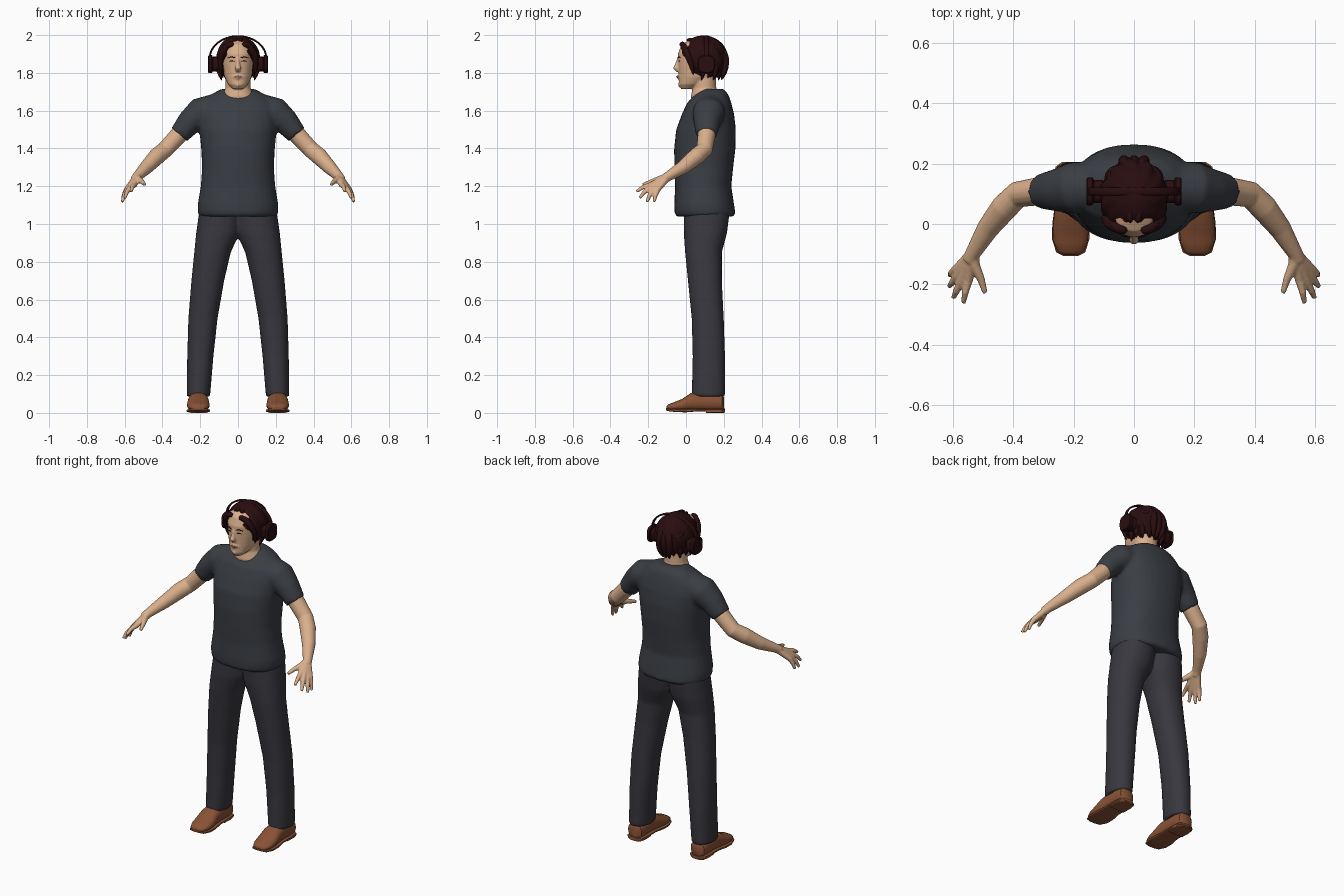
import bpy, bmesh, math
from mathutils import Vector


def material(name, rgb):
    m = bpy.data.materials.new(name)
    m.diffuse_color = (*rgb, 1)
    return m


SKIN = material("skin", (0.70, 0.43, 0.26))
LIP = material("lip", (0.50, 0.25, 0.17))
HAIR = material("dark_hair", (0.022, 0.004, 0.005))
SHIRT = material("charcoal_cloth", (0.042, 0.047, 0.056))
PANTS = material("slate_cloth", (0.039, 0.039, 0.049))
SHOE = material("brown_leather", (0.25, 0.085, 0.036))


def ring(c, u, v, ru, rv, p=2.0, n=32):
    """Superellipse cross-section around c in the u, v plane."""
    pts = []
    for i in range(n):
        a = 2 * math.pi * i / n
        x, y = math.cos(a), math.sin(a)
        pts.append(Vector(c) + u * math.copysign(abs(x) ** (2 / p), x) * ru
                   + v * math.copysign(abs(y) ** (2 / p), y) * rv)
    return pts


def loft(bm, rings):
    """Skin a list of rings and close both ends."""
    rows = [[bm.verts.new(q) for q in r] for r in rings]
    n = len(rows[0])
    faces = [bm.faces.new((a[i], a[(i + 1) % n], b[(i + 1) % n], b[i]))
             for a, b in zip(rows, rows[1:]) for i in range(n)]
    faces += [bm.faces.new(rows[0][::-1]), bm.faces.new(rows[-1])]
    bmesh.ops.recalc_face_normals(bm, faces=faces)


def stack(bm, rows, p=2.0):
    """Loft upward from rows of z, x0, x1, y0, y1."""
    X, Y = Vector((1, 0, 0)), Vector((0, 1, 0))
    loft(bm, [ring(((a + b) / 2, (c + d) / 2, z), X, Y, (b - a) / 2, (d - c) / 2, p)
              for z, a, b, c, d in rows])


def tube(bm, pts, radii, flat=1.0, n=16, ref=(0, 1, 0)):
    """Tapered tube along a path; flat scales it along its second axis."""
    pts = [Vector(q) for q in pts]
    rings = []
    for i, q in enumerate(pts):
        t = (pts[min(i + 1, len(pts) - 1)] - pts[max(i - 1, 0)]).normalized()
        u = t.cross(Vector(ref)).normalized()
        rings.append(ring(q, u, t.cross(u), radii[i], radii[i] * flat, n=n))
    loft(bm, rings)


def finish(bm, name, mat, voxel=0, smooth=0, mirror=False, subsurf=0, angle=50):
    me = bpy.data.meshes.new(name)
    bm.to_mesh(me)
    bm.free()
    ob = bpy.data.objects.new(name, me)
    bpy.context.collection.objects.link(ob)
    me.materials.append(mat)
    bpy.ops.object.select_all(action='DESELECT')
    ob.select_set(True)
    bpy.context.view_layer.objects.active = ob
    if voxel:
        m = ob.modifiers.new("fuse", 'REMESH')
        m.mode, m.voxel_size, m.use_smooth_shade = 'VOXEL', voxel, True
    if smooth:
        m = ob.modifiers.new("soften", 'SMOOTH')
        m.factor, m.iterations = 0.5, smooth
    if subsurf:
        ob.modifiers.new("round", 'SUBSURF').levels = subsurf
    if mirror:
        m = ob.modifiers.new("mirror", 'MIRROR')
        m.use_mirror_merge = False
    if voxel or subsurf:
        me.shade_smooth()
    else:
        bpy.ops.object.shade_smooth_by_angle(angle=math.radians(angle))
    return ob


# Shirt: torso with two short sleeves fused to it
bm = bmesh.new()
torso = [(1.04, .20, -.05, .25), (1.055, .213, -.06, .262), (1.10, .214, -.062, .255),
         (1.2, .197, -.058, .24), (1.3, .19, -.062, .25), (1.4, .195, -.063, .262),
         (1.5, .205, -.052, .264), (1.58, .21, -.022, .255), (1.64, .195, .005, .24),
         (1.685, .145, .045, .225), (1.715, .088, .085, .20)]
stack(bm, [(z, -x, x, a, b) for z, x, a, b in torso], 2.3)
for s in (-1, 1):
    tube(bm, [(s * .12, .125, 1.615), (s * .20, .12, 1.588), (s * .255, .112, 1.54),
              (s * .312, .108, 1.472)], [.075, .082, .068, .054], 1.05, 24)
finish(bm, "shirt", SHIRT, voxel=.01, smooth=6)

# Trousers: two legs meeting at the hips
bm = bmesh.new()
leg = [(.085, .148, .272, .03, .207), (.3, .13, .269, .035, .207), (.5, .108, .263, .03, .2),
       (.7, .073, .247, .01, .19), (.85, .038, .232, -.005, .19),
       (.95, -.008, .222, -.012, .217), (1.07, -.02, .205, -.012, .232)]
for s in (-1, 1):
    stack(bm, [(z, *sorted((s * a, s * b)), c, d) for z, a, b, c, d in leg], 2.2)
finish(bm, "trousers", PANTS, voxel=.01, smooth=6)

# Shoe uppers, soles and heels; rows are y, half width, bottom, top
X, Z = Vector((1, 0, 0)), Vector((0, 0, 1))


def shoe_part(name, rows, p):
    bm = bmesh.new()
    loft(bm, [ring((.21, y, (a + b) / 2), X, Z, w, (b - a) / 2, p, 24) for y, w, a, b in rows])
    finish(bm, name, SHOE, mirror=True, angle=45)


shoe_part("shoe_upper", [(-.103, .022, .018, .034), (-.092, .043, .014, .046), (-.06, .056, .01, .058),
                         (-.02, .06, .008, .074), (.025, .056, .008, .104), (.08, .05, .008, .115),
                         (.15, .052, .008, .11), (.19, .045, .008, .10), (.2, .028, .012, .085)], 2.3)
shoe_part("shoe_sole", [(-.106, .024, .014, .025), (-.094, .048, .009, .022), (-.05, .062, .004, .02),
                        (0, .061, .003, .02), (.06, .053, .008, .022), (.13, .054, .008, .022),
                        (.19, .05, .008, .022), (.206, .028, .008, .022)], 5)
shoe_part("shoe_heel", [(.105, .05, 0, .015), (.16, .052, 0, .015), (.19, .046, 0, .015),
                        (.204, .026, 0, .015)], 5)

# Arm, palm and fingers
bm = bmesh.new()
wrist = (.533, -.095, 1.252)
tube(bm, [(.26, .11, 1.535), (.32, .108, 1.465), (.385, .098, 1.395), (.43, .055, 1.358),
          (.485, -.015, 1.30), wrist, (.545, -.12, 1.235)],
     [.05, .047, .044, .045, .037, .026, .025])
fingers = [((.549, -.185, 1.207), (.56, -.228, 1.195), (.566, -.262, 1.172)),
           ((.571, -.187, 1.192), (.589, -.222, 1.168), (.599, -.245, 1.138)),
           ((.586, -.172, 1.18), (.603, -.194, 1.15), (.613, -.207, 1.117)),
           ((.591, -.152, 1.18), (.605, -.162, 1.15), (.612, -.169, 1.117))]
for k, m, t in fingers:
    tube(bm, [wrist, k, m, t], [.02, .0155, .0115, .008], n=12)
tube(bm, [wrist, (.53, -.135, 1.238), (.507, -.185, 1.223), (.494, -.228, 1.209)],
     [.02, .019, .013, .009], n=12)
finish(bm, "arm", SKIN, voxel=.005, smooth=2, mirror=True)

# Head, neck, nose and chin
bm = bmesh.new()
stack(bm, [(1.715, -.028, .028, -.026, .04), (1.74, -.053, .053, -.038, .09),
           (1.78, -.072, .072, -.038, .16), (1.84, -.083, .083, -.04, .19),
           (1.9, -.086, .086, -.043, .2), (1.95, -.075, .075, -.025, .19),
           (1.98, -.045, .045, .03, .15)], 2.2)
stack(bm, [(1.6, -.09, .09, .04, .18), (1.675, -.086, .086, .026, .175),
           (1.72, -.066, .066, .035, .16), (1.8, -.065, .065, .03, .16)])
tube(bm, [(0, -.034, 1.885), (0, -.046, 1.85), (0, -.054, 1.826), (0, -.04, 1.812)],
     [.009, .010, .016, .012], ref=(1, 0, 0), n=12)
tube(bm, [(-.03, -.026, 1.778), (0, -.036, 1.778), (.03, -.026, 1.778)], [.008, .013, .008], n=12)
tube(bm, [(-.015, -.024, 1.74), (0, -.027, 1.738), (.015, -.024, 1.74)], [.012, .016, .012], n=12)
finish(bm, "head", SKIN, voxel=.005, smooth=2)

# Lips, eyes and brows
bm = bmesh.new()
tube(bm, [(-.024, -.036, 1.777), (0, -.046, 1.78), (.024, -.036, 1.777)], [.002, .006, .002], n=8)
finish(bm, "lips", LIP)
bm = bmesh.new()
tube(bm, [(.02, -.040, 1.861), (.033, -.037, 1.863), (.046, -.031, 1.86)], [.001, .0035, .001], n=8)
tube(bm, [(.014, -.044, 1.88), (.035, -.039, 1.885), (.055, -.029, 1.879)], [.002, .003, .001], n=8)
finish(bm, "eyes_and_brows", HAIR, mirror=True)

# Hair cap: an egg flattened back around the face and rippled into locks
bm = bmesh.new()
bmesh.ops.create_uvsphere(bm, u_segments=96, v_segments=48, radius=1)
for v in bm.verts:
    x, y, z = v.co
    a = math.atan2(y, x)
    r = 1 + .035 * math.sin(11 * a + 5 * z) * math.sqrt(max(0, 1 - z * z))
    x, y, z = x * .113 * r, .092 + y * .127 * r, 1.877 + z * .121
    back = min(1, max(0, (1.945 - .5 * abs(x) - z) / .05))
    y = max(y, -.05 + back * .082)
    z = max(z, 1.785 + .012 * math.sin(9 * a))
    v.co = (x, y, z)
finish(bm, "hair_cap", HAIR)

# Side locks, nape locks, crown locks and the tied tail
bm = bmesh.new()
for s in (-1, 1):
    tube(bm, [(s * .05, -.02, 1.95), (s * .083, .0, 1.915), (s * .098, .025, 1.86), (s * .088, .04, 1.785)],
         [.016, .02, .017, .004], n=10)
    tube(bm, [(s * .02, -.022, 1.955), (s * .055, -.02, 1.95), (s * .085, .01, 1.92)],
         [.014, .018, .012], n=10)
    for i in range(4):
        x = s * (.025 + .055 * i / 2)
        tube(bm, [(s * .01, .0 + .03 * i, 1.975), (x * .8, .05 + .03 * i, 1.972 - .012 * i),
                  (x * .75, .16, 1.945 - .014 * i), (x * .4, .2, 1.91)], [.012, .018, .019, .012], n=10)
for i in range(9):
    a = math.pi * i / 8
    x, y = .1 * math.cos(a), .09 + .09 * math.sin(a)
    tube(bm, [(x, y, 1.86), (x * 1.02, y + .006, 1.81), (x * .85, y - .01, 1.757 + .012 * (i % 2))],
         [.02, .019, .002], n=8)
for x in (-.03, 0, .03):
    tube(bm, [(x * .5, .175, 1.935), (x, .207, 1.905), (x * 1.2, .212, 1.85), (x, .204, 1.80),
              (x * .6, .185, 1.76)], [.014, .021, .020, .016, .004], n=10, ref=(1, 0, 0))
finish(bm, "hair_locks", HAIR, subsurf=1)

# Headphones: ear cups, cushions and the band
bm = bmesh.new()
for x0, x1, r in ((.135, .158, .046), (.10, .137, .038)):
    loft(bm, [ring((x, .108, 1.846), Vector((0, 1, 0)), Z, q, q * 1.04, 3)
              for x, q in ((x0, r - .004), (x0 + .004, r), (x1 - .004, r), (x1, r - .004))])
finish(bm, "headphone_cups", HAIR, mirror=True, angle=40)
bm = bmesh.new()
arc = [math.pi * i / 32 for i in range(33)]
tube(bm, [(.149 * math.cos(a), .108, 1.88 + .114 * math.sin(a)) for a in arc],
     [.005] * 33, flat=2.6, n=12)
finish(bm, "headphone_band", HAIR)
